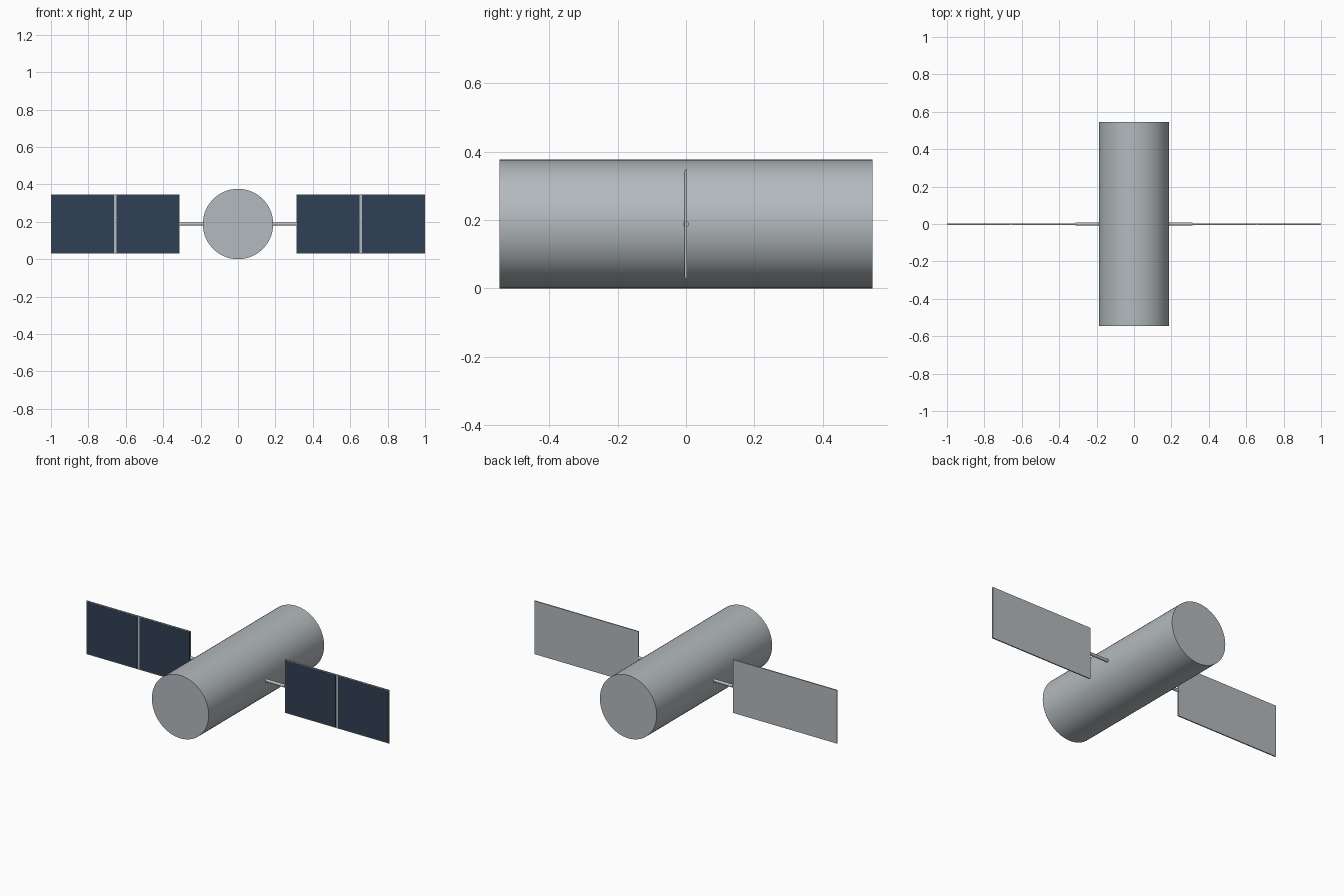
import bpy
import math

default = bpy.data.objects.get("Cube")
if default:
    bpy.data.objects.remove(default, do_unlink=True)


def make_material(name, colour):
    mat = bpy.data.materials.new(name)
    mat.use_nodes = True
    mat.diffuse_color = colour
    mat.node_tree.nodes["Principled BSDF"].inputs["Base Color"].default_value = colour
    return mat


GREY = make_material("light grey metal", (0.45, 0.49, 0.51, 1))
NAVY = make_material("dark blue cell", (0.030, 0.051, 0.090, 1))

AXIS_Z = 0.188          # height of the body axis
BODY_R, BODY_LEN = 0.188, 1.09
PANEL_IN, PANEL_OUT = 0.312, 1.0
PANEL_H, PANEL_T = 0.318, 0.007
CELL_T, RIM, GAP = 0.001, 0.004, 0.014


def cylinder(name, radius, length, location, rotation, sides):
    bpy.ops.mesh.primitive_cylinder_add(vertices=sides, radius=radius, depth=length,
                                        location=location, rotation=rotation)
    obj = bpy.context.object
    obj.name = name
    obj.data.materials.append(GREY)
    bpy.ops.object.transform_apply(location=False, rotation=True, scale=True)
    bpy.ops.object.shade_smooth_by_angle(angle=math.radians(40))


def box(name, size, location, mat):
    bpy.ops.mesh.primitive_cube_add(size=1, location=location)
    obj = bpy.context.object
    obj.name = name
    obj.scale = size
    bpy.ops.object.transform_apply(location=False, rotation=False, scale=True)
    obj.data.materials.append(mat)


# Main body, lying along y
cylinder("body", BODY_R, BODY_LEN, (0, 0, AXIS_Z), (math.pi / 2, 0, 0), 64)

width = PANEL_OUT - PANEL_IN
middle = (PANEL_IN + PANEL_OUT) / 2
cell_w = (width - GAP) / 2 - RIM
for side, label in ((1, "left"), (-1, "right")):
    # Strut from inside the body to the panel edge
    start = BODY_R - 0.02
    cylinder(f"{label}_strut", 0.009, PANEL_IN - start,
             (side * (start + PANEL_IN) / 2, 0, AXIS_Z), (0, math.pi / 2, 0), 24)

    # Panel backing plate
    box(f"{label}_panel", (width, PANEL_T, PANEL_H), (side * middle, 0, AXIS_Z), GREY)

    # Two dark cells on the front of the panel
    for part, label2 in ((-1, "inner"), (1, "outer")):
        x = side * (middle + part * (GAP + cell_w) / 2)
        box(f"{label}_{label2}_cell", (cell_w, CELL_T, PANEL_H - 2 * RIM),
            (x, -(PANEL_T + CELL_T) / 2, AXIS_Z), NAVY)
